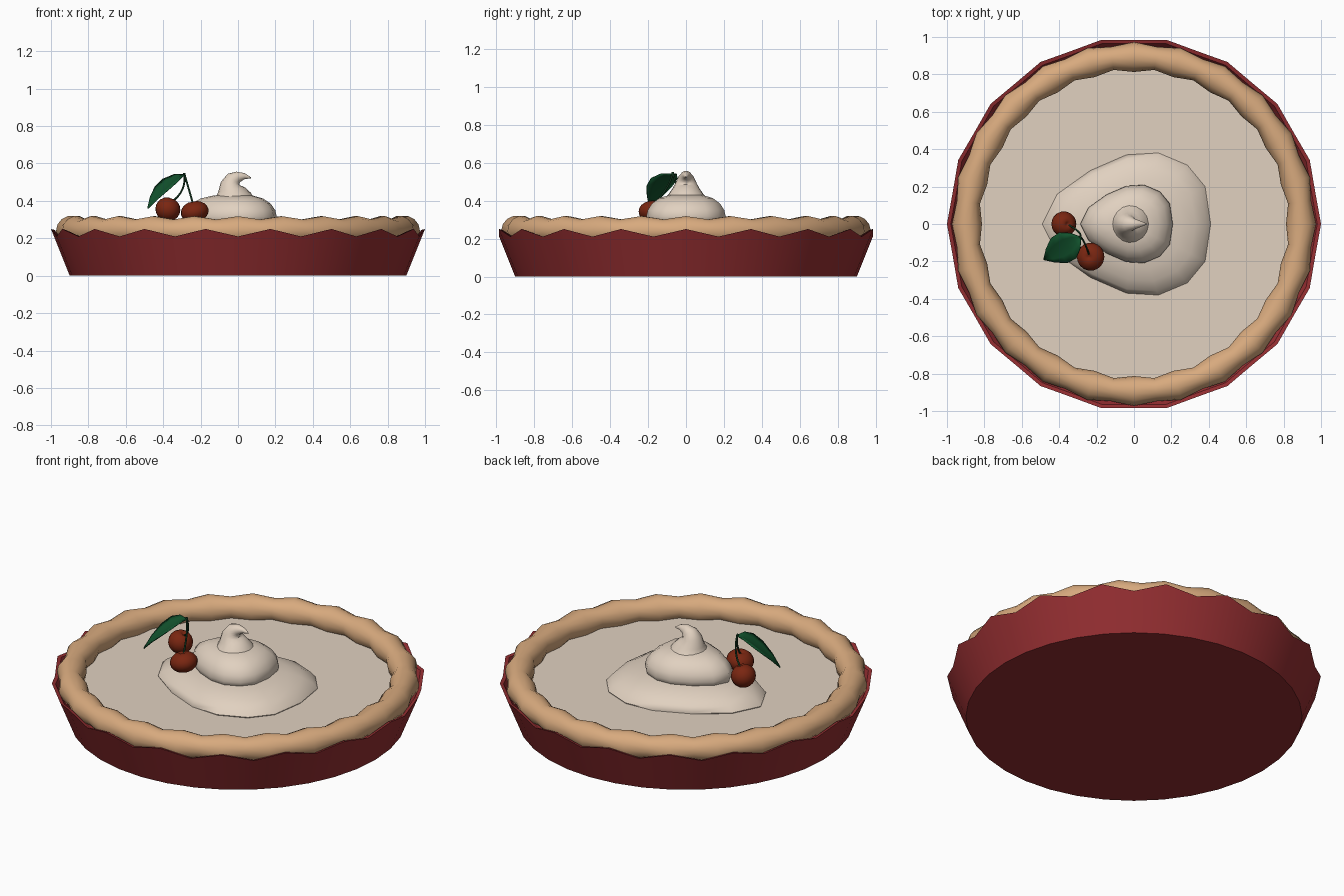
import bpy, math
from mathutils import Vector, Matrix

if "Cube" in bpy.data.objects:
    bpy.data.objects.remove(bpy.data.objects["Cube"])

def material(name, rgb):
    m = bpy.data.materials.new(name)
    lin = [((c / 255 + 0.055) / 1.055) ** 2.4 for c in rgb]
    m.diffuse_color = (*lin, 1)
    m.use_nodes = True
    m.node_tree.nodes["Principled BSDF"].inputs["Base Color"].default_value = m.diffuse_color
    return m

RED = material("pan_red", (148, 46, 49))
CRUST = material("crust_tan", (216, 170, 126))
CREAM = material("cream", (225, 209, 192))
CHERRY = material("cherry_red", (122, 38, 17))
GREEN = material("leaf_green", (18, 84, 46))
STEM = material("stem_green", (18, 56, 32))

def make(name, verts, faces, mat, angle=60):
    me = bpy.data.meshes.new(name)
    me.from_pydata([tuple(v) for v in verts], [], faces)
    me.materials.append(mat)
    ob = bpy.data.objects.new(name, me)
    bpy.context.collection.objects.link(ob)
    bpy.ops.object.select_all(action='DESELECT')
    ob.select_set(True)
    bpy.context.view_layer.objects.active = ob
    bpy.ops.object.shade_smooth_by_angle(angle=math.radians(angle))
    return ob

def loft(name, rings, mat, cap_start=False, cap_end=False, closed=False, angle=60):
    """Skin a list of equally sized counter-clockwise rings."""
    n, k = len(rings[0]), len(rings)
    verts = [v for r in rings for v in r]
    faces = []
    for i in range(k if closed else k - 1):
        a, b = i * n, (i + 1) % k * n
        faces += [(a + j, a + (j + 1) % n, b + (j + 1) % n, b + j) for j in range(n)]
    if cap_start:
        faces.append(tuple(reversed(range(n))))
    if cap_end:
        faces.append(tuple(range((k - 1) * n, k * n)))
    return make(name, verts, faces, mat, angle)

def circle(r, z, n):
    return [(r * math.cos(2 * math.pi * j / n), r * math.sin(2 * math.pi * j / n), z) for j in range(n)]

def tube(name, path, radii, mat, n=12):
    """Sweep a round section along a path."""
    pts = [Vector(p) for p in path]
    rings = []
    for i, p in enumerate(pts):
        t = (pts[min(i + 1, len(pts) - 1)] - pts[max(i - 1, 0)]).normalized()
        u = Vector((0, 1, 0)).cross(t).normalized()
        v = t.cross(u)
        rings.append([p + radii[i] * (u * math.cos(a) + v * math.sin(a))
                      for a in (2 * math.pi * j / n for j in range(n))])
    return loft(name, rings, mat, True, True)

# Pan with zigzag rim
def zigzag(hi, lo, zhi, zlo):
    a, b = circle(hi, zhi, 36), circle(lo, zlo, 36)
    return [b[j] if j % 2 else a[j] for j in range(36)]

loft("pie_pan", [circle(0.9, 0, 36), zigzag(1.0, 0.984, 0.25, 0.21),
                 zigzag(0.98, 0.964, 0.245, 0.205), circle(0.89, 0.1, 36)],
     RED, cap_start=True, angle=40)

# Scalloped crust: 24 bumps
rings = []
for i in range(48):
    a = 2 * math.pi * i / 48
    r = 0.062 if i % 2 else 0.08
    rings.append([((0.893 + r * math.cos(b)) * math.cos(a),
                   (0.893 + r * math.cos(b)) * math.sin(a),
                   0.24 + r * math.sin(b))
                  for b in (-2 * math.pi * j / 14 for j in range(14))])
loft("crust", [list(reversed(r)) for r in rings][::-1], CRUST, closed=True)

# Filling
loft("filling", [circle(0.87, 0.17, 36), circle(0.87, 0.2, 36)], CREAM, True, True, angle=30)

# Teardrop whipped cream layers
HALF = [(0.41, 0), (0.38, 0.2), (0.285, 0.315), (0.13, 0.38), (-0.04, 0.37),
        (-0.235, 0.285), (-0.41, 0.16), (-0.49, 0)]
OUTLINE = HALF + [(x, -y) for x, y in HALF[-2:0:-1]]

def dollop(name, profile, dx):
    loft(name, [[(x * s + dx, y * s, z) for x, y in OUTLINE] for s, z in profile], CREAM, True, True)

dollop("cream_base", [(0.97, 0.18), (1.0, 0.205), (0.94, 0.235), (0.8, 0.265), (0.62, 0.288), (0.3, 0.3)], 0)
dollop("cream_middle", [(0.5, 0.275), (0.535, 0.295), (0.55, 0.315), (0.53, 0.35), (0.47, 0.385),
                        (0.37, 0.413), (0.24, 0.428), (0.05, 0.434)], -0.018)

# Curled cream peak
tube("cream_peak",
     [(-0.025, 0, 0.40), (-0.026, 0, 0.43), (-0.034, 0, 0.46), (-0.036, 0, 0.49), (-0.024, 0, 0.514),
      (0.0, 0, 0.528), (0.035, 0, 0.532), (0.07, 0, 0.523)],
     [0.118, 0.095, 0.073, 0.057, 0.044, 0.03, 0.016, 0.002], CREAM, 16)

# Cherries with dimpled tops
def cherry(name, pos, scale, tilt):
    prof = [(0.03, -1)] + [(math.sin(t), -math.cos(t)) for t in
                           (math.pi * k / 10 for k in range(1, 10))] + [(0.12, 0.84), (0.01, 0.78)]
    ob = loft(name, [circle(r, z, 18) for r, z in prof], CHERRY, True, True)
    ob.data.transform(Matrix.Translation(pos) @ Matrix.Rotation(tilt, 4, 'Y')
                      @ Matrix.Diagonal((*scale, 1)))

cherry("cherry_left", (-0.375, 0, 0.355), (0.067, 0.068, 0.064), 0.35)
cherry("cherry_right", (-0.232, -0.175, 0.342), (0.075, 0.075, 0.057), -0.2)

# Stems meeting at one joint
JOINT = Vector((-0.288, -0.07, 0.548))
for name, mid, end in (("stem_left", (-0.298, -0.04, 0.46), (-0.36, 0, 0.39)),
                       ("stem_right", (-0.265, -0.1, 0.47), (-0.238, -0.172, 0.375))):
    m, e = Vector(mid), Vector(end)
    path = [JOINT * (1 - t) ** 2 + (2 * m - (JOINT + e) / 2) * 2 * t * (1 - t) + e * t * t
            for t in (k / 8 for k in range(9))]
    tube(name, path, [0.007] + [0.005] * 8, STEM, 8)

# Arched, folded leaf
verts, faces = [], []
side = Vector((0.55, -0.83, 0))
spine = [((-0.285, -0.07, 0.55), 0.004), ((-0.315, -0.09, 0.54), 0.05), ((-0.355, -0.115, 0.51), 0.083),
         ((-0.40, -0.142, 0.468), 0.08), ((-0.445, -0.168, 0.42), 0.045), ((-0.482, -0.19, 0.37), 0.002)]
for p, w in spine:
    for s in (-1, -0.5, 0, 0.5, 1):
        verts.append(Vector(p) + side * w * s + Vector((0, 0, 0.2 * w * abs(s) - 0.01)))
for i in range(len(spine) - 1):
    for j in range(4):
        a = i * 5 + j
        faces.append((a, a + 5, a + 6, a + 1))
leaf = make("leaf", verts, faces, GREEN)
sol = leaf.modifiers.new("thickness", 'SOLIDIFY')
sol.thickness = 0.006
sol.offset = 0
